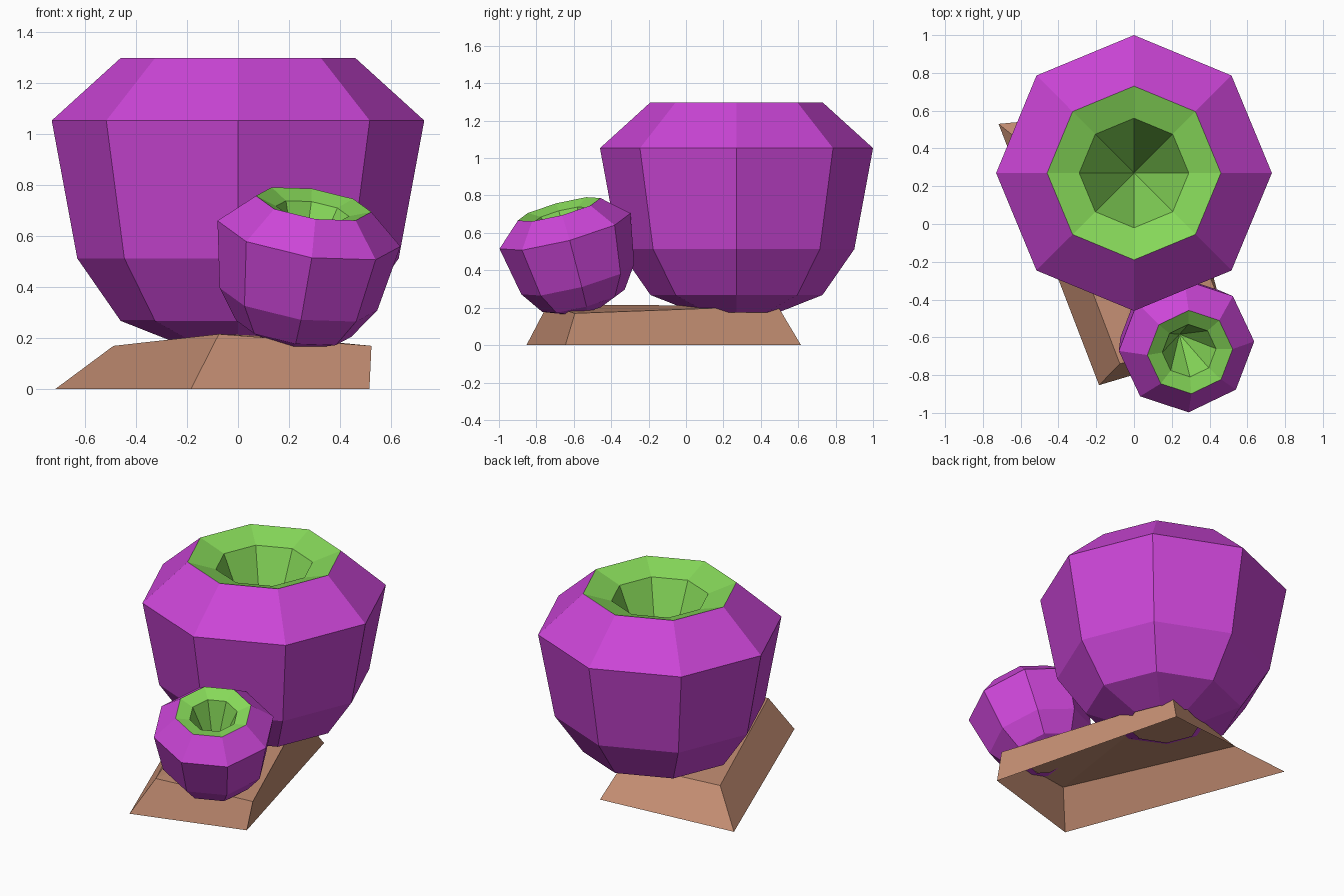
import bpy, bmesh
from math import cos, sin, pi
from mathutils import Matrix, Vector

if "Cube" in bpy.data.objects:
    bpy.data.objects.remove(bpy.data.objects["Cube"])


def material(name, rgb):
    m = bpy.data.materials.new(name)
    m.diffuse_color = (*rgb, 1)
    m.use_nodes = True
    m.node_tree.nodes["Principled BSDF"].inputs["Base Color"].default_value = m.diffuse_color
    return m


purple = material("purple", (0.60, 0.06, 0.68))
green = material("green", (0.24, 0.69, 0.10))
brown = material("brown", (0.55, 0.27, 0.17))


def add_object(name, bm, mats):
    mesh = bpy.data.meshes.new(name)
    bm.to_mesh(mesh)
    bm.free()
    for m in mats:
        mesh.materials.append(m)
    ob = bpy.data.objects.new(name, mesh)
    bpy.context.collection.objects.link(ob)
    return ob


# Eight-sided pod profile (radius, height above the widest ring), open underneath
PROFILE = [(0.22, -0.88), (0.46, -0.785), (0.63, -0.54), (0.73, 0.0),
           (0.46, 0.245), (0.29, 0.185)]
RIM = 4           # ring where purple shell turns into green throat
THROAT = -0.50    # depth of the throat tip
SIDES = 8


def pod(name, matrix):
    bm = bmesh.new()
    rings = [[bm.verts.new((r * cos(2 * pi * i / SIDES), r * sin(2 * pi * i / SIDES), z))
              for i in range(SIDES)] for r, z in PROFILE]
    tip = bm.verts.new((0, 0, THROAT))
    for k in range(len(rings) - 1):
        a, b = rings[k], rings[k + 1]
        for i in range(SIDES):
            j = (i + 1) % SIDES
            bm.faces.new((a[i], a[j], b[j], b[i])).material_index = int(k >= RIM)
    for i in range(SIDES):
        bm.faces.new((rings[-1][i], rings[-1][(i + 1) % SIDES], tip)).material_index = 1
    bm.transform(matrix)
    return add_object(name, bm, [purple, green])


# Large upright pod
pod("large_pod", Matrix.Translation((0, 0.27, 1.053)))

# Small pod: half-size copy leaning forwards
axis = Vector((0.152, -0.254, 0.955)).normalized()
side = Vector((0.357, 0.025, -0.05))
side = (side - axis * side.dot(axis)).normalized()
back = axis.cross(side)
turn = Matrix((side, back, axis)).transposed().to_4x4()
pod("small_pod", Matrix.Translation((0.278, -0.647, 0.61)) @ turn @ Matrix.Scale(0.497, 4))

# Uneven sloped ground slab, hollow underneath
bm = bmesh.new()
low = [bm.verts.new(p) for p in
       [(-0.717, 0.53, 0), (-0.185, -0.853, 0), (0.515, -0.645, 0), (0.19, 0.615, 0)]]
top = [bm.verts.new(p) for p in
       [(-0.488, 0.345, 0.17), (-0.075, -0.74, 0.216), (0.523, -0.594, 0.17), (0.11, 0.49, 0.21)]]
for i in range(4):
    j = (i + 1) % 4
    bm.faces.new((low[i], low[j], top[j], top[i]))
bm.faces.new((top[0], top[1], top[3]))
bm.faces.new((top[1], top[2], top[3]))
add_object("ground_slab", bm, [brown])
